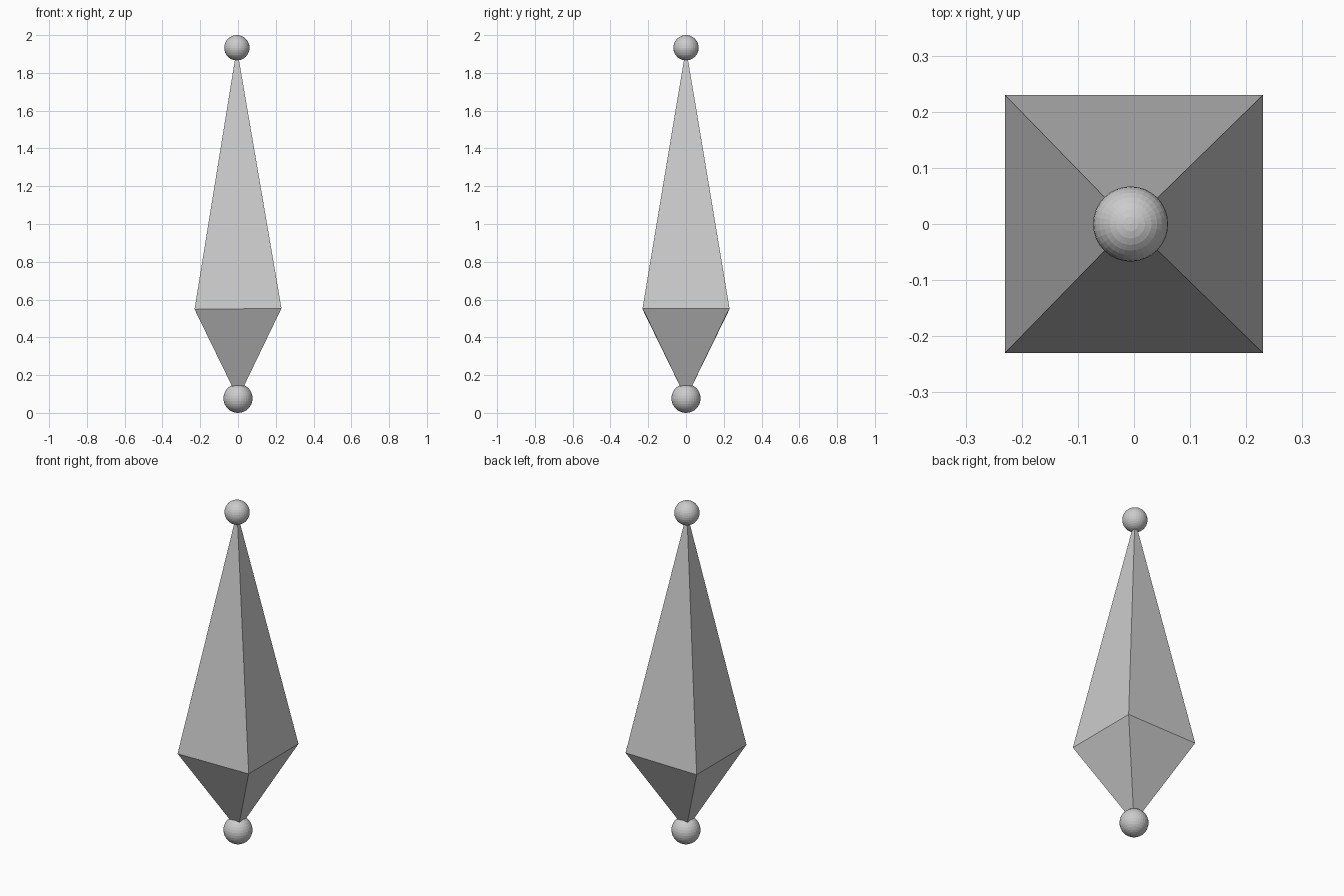
import bpy
import bmesh

if "Cube" in bpy.data.objects:
    bpy.data.objects.remove(bpy.data.objects["Cube"])

TAIL = (0.0, 0.0, 0.077)
TIP = (-0.006, 0.0, 1.933)
HALF = 0.23


def add_ball(name, centre, radius):
    bpy.ops.mesh.primitive_uv_sphere_add(
        segments=32, ring_count=16, radius=radius, location=centre)
    bpy.context.object.name = name


# Joint balls at both ends
add_ball("lower_ball", TAIL, 0.077)
add_ball("upper_ball", TIP, 0.067)

# Four-sided double pyramid between the ball centres, with a slightly tilted waist
bm = bmesh.new()
low, high = bm.verts.new(TAIL), bm.verts.new(TIP)
waist = [bm.verts.new((sx * HALF, sy * HALF, 0.551 + sx * 0.0025))
         for sx, sy in ((-1, -1), (1, -1), (1, 1), (-1, 1))]
for i in range(4):
    a, b = waist[i], waist[(i + 1) % 4]
    bm.faces.new((a, b, high))
    bm.faces.new((b, a, low))
bmesh.ops.recalc_face_normals(bm, faces=bm.faces)
mesh = bpy.data.meshes.new("tapered_body")
bm.to_mesh(mesh)
bm.free()
bpy.context.collection.objects.link(bpy.data.objects.new("tapered_body", mesh))
